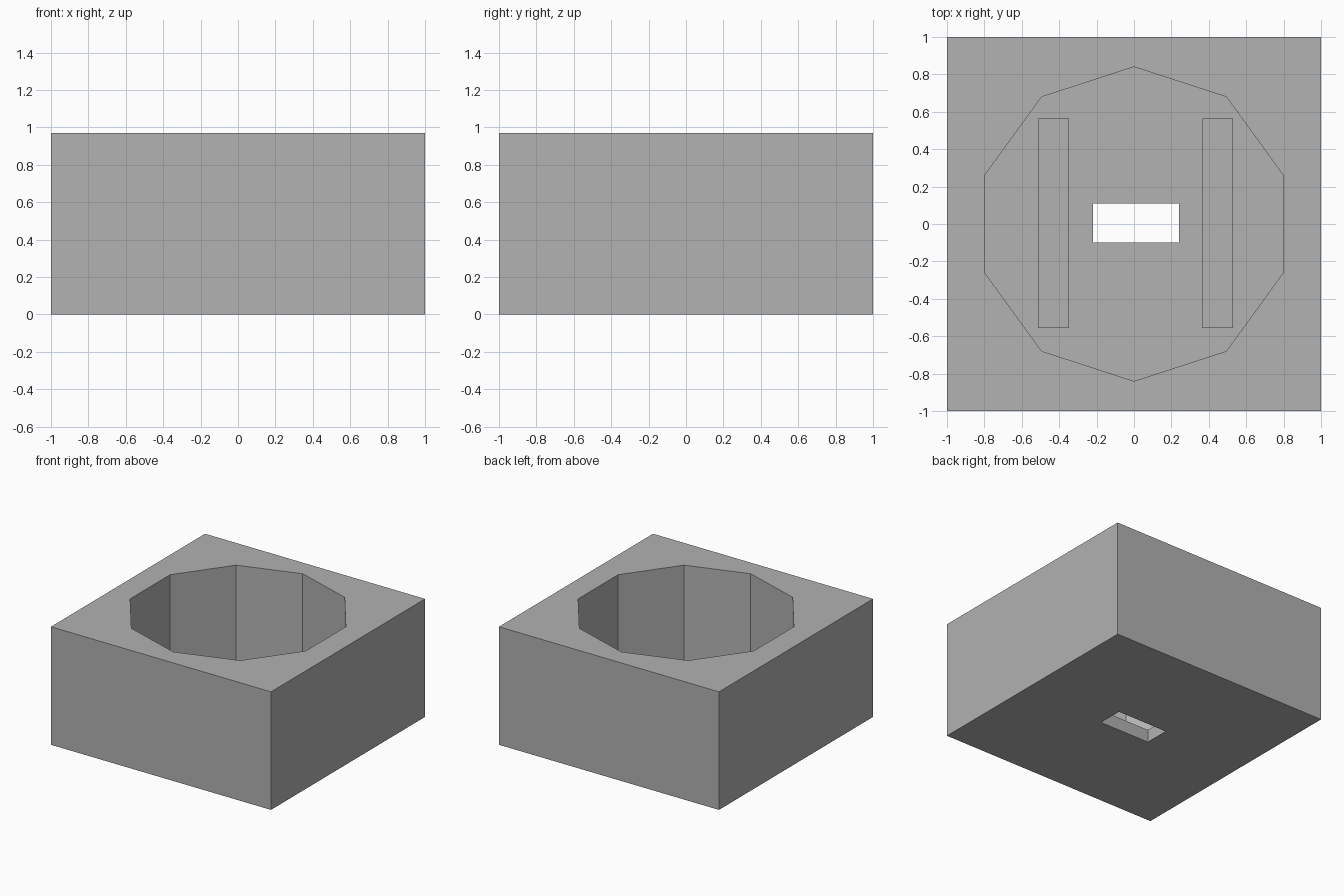
import bpy
import math

cube = bpy.data.objects.get("Cube")
if cube:
    bpy.data.objects.remove(cube, do_unlink=True)

HEIGHT, FLOOR = 0.97, 0.105
RIB_RISE = 0.04

grey = bpy.data.materials.new("plain_grey")
grey.use_nodes = True
grey.diffuse_color = (0.445, 0.445, 0.445, 1)
grey.node_tree.nodes["Principled BSDF"].inputs["Base Color"].default_value = grey.diffuse_color


def box(name, x, y, z):
    """Box spanning the given (low, high) ranges."""
    spans = (x, y, z)
    bpy.ops.mesh.primitive_cube_add(size=1, location=[(a + b) / 2 for a, b in spans])
    ob = bpy.context.object
    ob.name = name
    ob.scale = [b - a for a, b in spans]
    bpy.ops.object.transform_apply(location=True, rotation=False, scale=True)
    ob.data.materials.append(grey)
    return ob


def cut(target, cutter):
    """Subtract the cutter, then remove it."""
    cutter.hide_render = True
    mod = target.modifiers.new("cut", 'BOOLEAN')
    mod.operation = 'DIFFERENCE'
    mod.solver = 'EXACT'
    mod.object = cutter
    bpy.context.view_layer.objects.active = target
    bpy.ops.object.modifier_apply(modifier=mod.name)
    bpy.data.objects.remove(cutter, do_unlink=True)


# Square block
block = box("block", (-1, 1), (-1, 1), (0, HEIGHT))

# Ten-sided well, with a corner pointing to the back
depth = HEIGHT - FLOOR + 0.2
bpy.ops.mesh.primitive_cylinder_add(
    vertices=10, radius=0.84, depth=depth,
    location=(0, 0, FLOOR + depth / 2))
well = bpy.context.object
well.name = "well_cutter"
well.data.materials.append(grey)
cut(block, well)

# Slot through the floor
cut(block, box("slot_cutter", (-0.22, 0.24), (-0.1, 0.11), (-0.2, FLOOR + 0.2)))

# Low ribs on the floor, either side of the slot
for side, x in (("right", -0.43), ("left", 0.447)):
    box(side + "_floor_rib", (x - 0.082, x + 0.082), (-0.555, 0.565),
        (FLOOR - 0.02, FLOOR + RIB_RISE))
